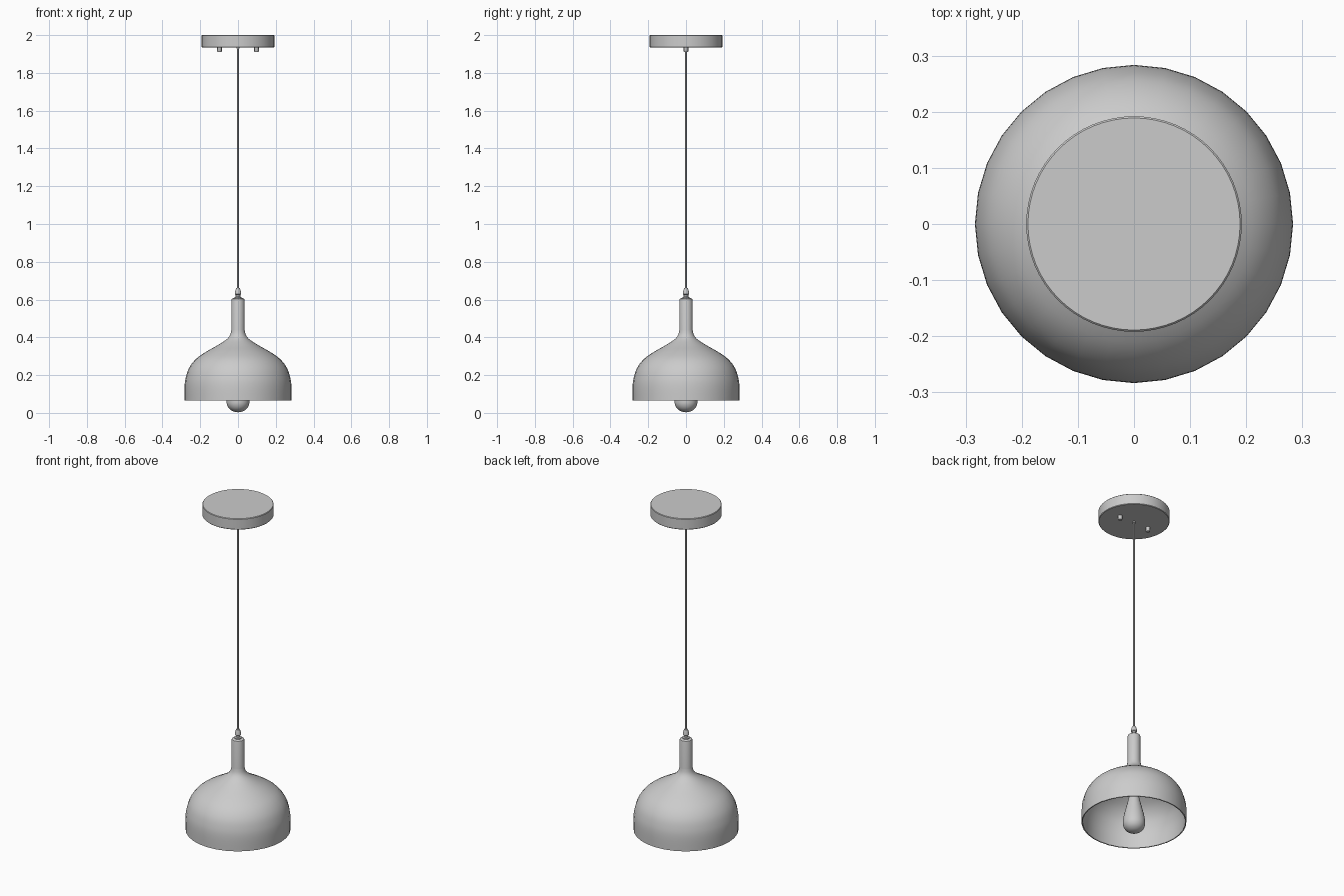
import bpy, bmesh, math

if "Cube" in bpy.data.objects:
    bpy.data.objects.remove(bpy.data.objects["Cube"])


def smooth_curve(pts, n=4):
    """Resample a profile with a Catmull-Rom spline."""
    out = []
    for i in range(len(pts) - 1):
        p0, p1, p2 = pts[max(i - 1, 0)], pts[i], pts[i + 1]
        p3 = pts[min(i + 2, len(pts) - 1)]
        for k in range(n):
            t = k / n
            out.append(tuple(
                0.5 * (2 * b + (c - a) * t + (2 * a - 5 * b + 4 * c - d) * t * t
                       + (3 * b - a - 3 * c + d) * t ** 3)
                for a, b, c, d in zip(p0, p1, p2, p3)))
    return out + [pts[-1]]


def lathe(name, profile, sides=32, x=0.0):
    """Revolve an (r, z) profile around a vertical axis at the given x."""
    bm = bmesh.new()
    verts = [bm.verts.new((r, 0, z)) for r, z in profile]
    edges = [bm.edges.new(e) for e in zip(verts, verts[1:])]
    bmesh.ops.spin(bm, geom=verts + edges, cent=(0, 0, 0), axis=(0, 0, 1),
                   angle=math.tau, steps=sides)
    bmesh.ops.remove_doubles(bm, verts=bm.verts, dist=0.0002)
    bmesh.ops.recalc_face_normals(bm, faces=bm.faces)
    mesh = bpy.data.meshes.new(name)
    bm.to_mesh(mesh)
    bm.free()
    ob = bpy.data.objects.new(name, mesh)
    ob.location.x = x
    bpy.context.collection.objects.link(ob)
    bpy.context.view_layer.objects.active = ob
    ob.select_set(True)
    bpy.ops.object.shade_smooth_by_angle(angle=math.radians(35))
    ob.select_set(False)
    return ob


# ceiling canopy and its two screws
lathe("canopy", [(0, 1.935), (0.189, 1.935), (0.192, 1.938),
                 (0.192, 1.997), (0.189, 2.0), (0, 2.0)], 64)
for side, x in (("left", -0.098), ("right", 0.098)):
    lathe("canopy_screw_" + side, [(0, 1.91), (0.010, 1.91), (0.012, 1.913),
                                   (0.012, 1.936), (0, 1.936)], 16, x)

# hanging cord with a small collar where it leaves the canopy
lathe("cord", [(0, 0.60), (0.0045, 0.60), (0.0045, 1.936), (0, 1.936)], 12)
lathe("cord_collar", [(0, 1.928), (0.008, 1.928), (0.008, 1.936), (0, 1.936)], 16)

# cord grip on top of the neck
lathe("cord_grip", [(0, 0.60), (0.018, 0.60), (0.018, 0.613), (0.012, 0.616),
                    (0.012, 0.625), (0.017, 0.629), (0.017, 0.638),
                    (0.010, 0.660), (0, 0.662)], 24)

# bell shade: outer skin, rim, then inner skin
bell = smooth_curve([(0.283, 0.065), (0.283, 0.14), (0.276, 0.19), (0.258, 0.24),
                     (0.223, 0.285), (0.170, 0.323), (0.110, 0.357),
                     (0.062, 0.388), (0.042, 0.412), (0.035, 0.44)])
neck = [(0.035, 0.596), (0.033, 0.603), (0.027, 0.607), (0, 0.607)]
inner = [(r - 0.006, z - 0.006 * (z > 0.1)) for r, z in reversed(bell)]
lathe("shade", [(0, inner[0][1])] + inner + bell + neck)

# lamp holder and pear-shaped bulb
lathe("lamp_holder", [(0, 0.23), (0.027, 0.23), (0.027, 0.44), (0, 0.44)])
lathe("bulb", smooth_curve([(0, 0.003), (0.025, 0.008), (0.046, 0.022),
                            (0.058, 0.043), (0.060, 0.068), (0.055, 0.105),
                            (0.043, 0.155), (0.031, 0.205), (0.025, 0.24)])
      + [(0, 0.24)])
